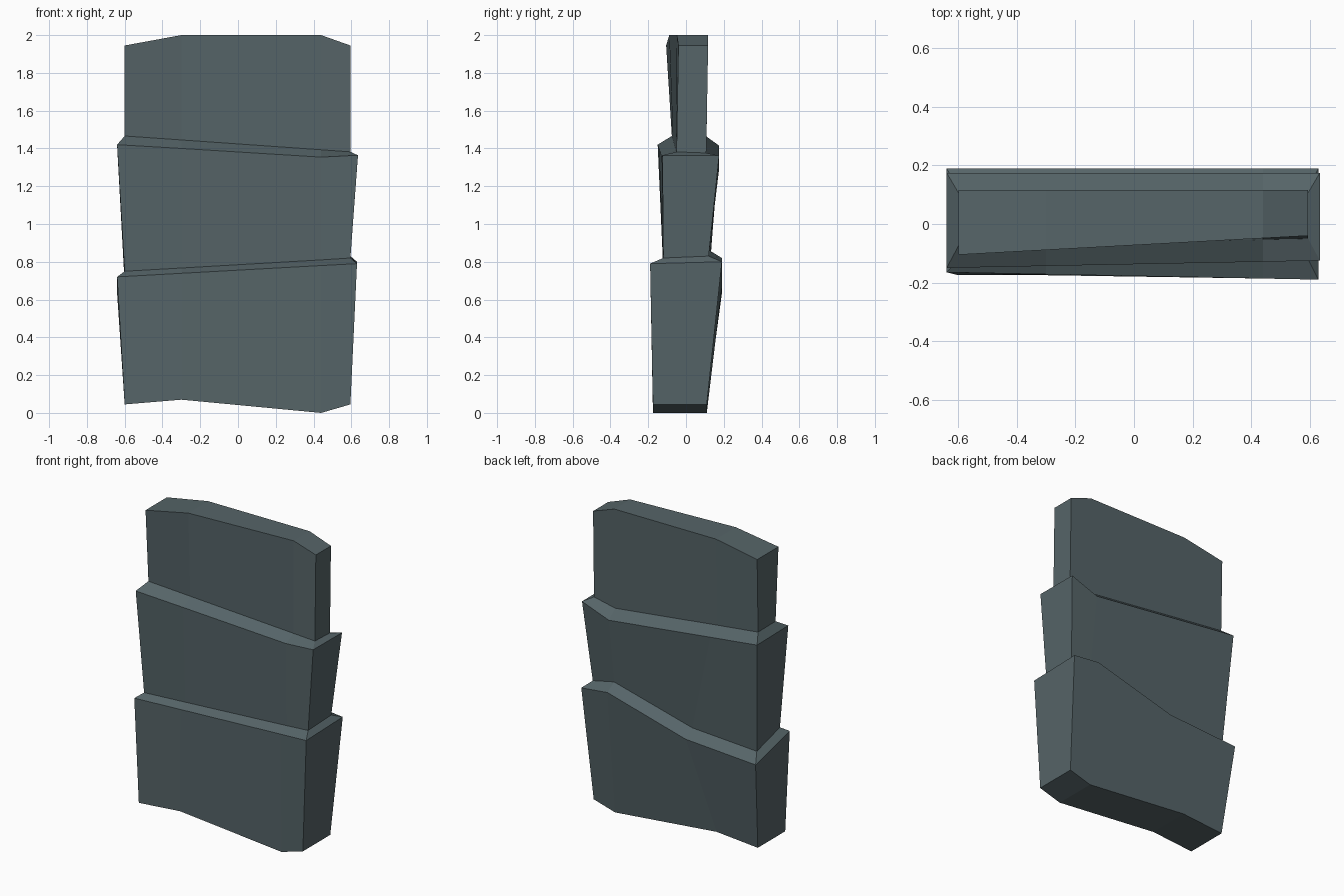
import bpy, bmesh

if "Cube" in bpy.data.objects:
    bpy.data.objects.remove(bpy.data.objects["Cube"])

slate = bpy.data.materials.new("slate grey")
slate.diffuse_color = (0.092, 0.128, 0.138, 1)
slate.use_nodes = True
slate.node_tree.nodes["Principled BSDF"].inputs["Base Color"].default_value = slate.diffuse_color

# Each ring: left x, right x, back column x, front y (left, right), back y,
# front heights (left to right), back heights (left to right)
RINGS = [
    # base
    (-.60, .595, -.30, (-.175, -.175), .11, (.045, .07, 0, .045), (.045, .07, 0, .045)),
    # lower ledge, outer and inner edge
    (-.64, .63, -.13, (-.165, -.19), .19, (.72, .739, .78, .79), (.632, .665, .82, .80)),
    (-.60, .595, -.13, (-.12, -.12), .12, (.75, .767, .81, .82), (.684, .713, .863, .83)),
    # upper ledge, outer and inner edge
    (-.64, .635, -.30, (-.15, -.125), .175, (1.42, 1.40, 1.354, 1.364), (1.415, 1.376, 1.29, 1.362)),
    (-.60, .595, -.30, (-.075, -.05), .107, (1.466, 1.445, 1.393, 1.382), (1.464, 1.43, 1.343, 1.376)),
    # crown
    (-.60, .595, -.30, (-.105, -.04), .117, (1.945, 2, 2, 1.945), (1.945, 2, 2, 1.945)),
]


def ring_verts(bm, ring):
    left, right, mid, (yl, yr), yb, front_z, back_z = ring
    front = []
    for x, z in zip((left, -.30, .44, right), front_z):
        t = (x - left) / (right - left)
        front.append(bm.verts.new((x, yl + (yr - yl) * t, z)))
    back = [bm.verts.new((x, yb, z)) for x, z in zip((left, mid, .44, right), back_z)]
    return front + back[::-1]


# stepped stone slab, lofted through the rings
bm = bmesh.new()
loops = [ring_verts(bm, r) for r in RINGS]
for low, high in zip(loops, loops[1:]):
    for i in range(8):
        j = (i + 1) % 8
        bm.faces.new((low[i], low[j], high[j], high[i]))

# top and bottom caps as strips
for loop in (loops[0], loops[-1]):
    for i in range(3):
        bm.faces.new((loop[i], loop[i + 1], loop[6 - i], loop[7 - i]))

bmesh.ops.recalc_face_normals(bm, faces=bm.faces)
mesh = bpy.data.meshes.new("stepped_stone_slab")
bm.to_mesh(mesh)
bm.free()
mesh.materials.append(slate)
slab = bpy.data.objects.new("stepped_stone_slab", mesh)
bpy.context.collection.objects.link(slab)
